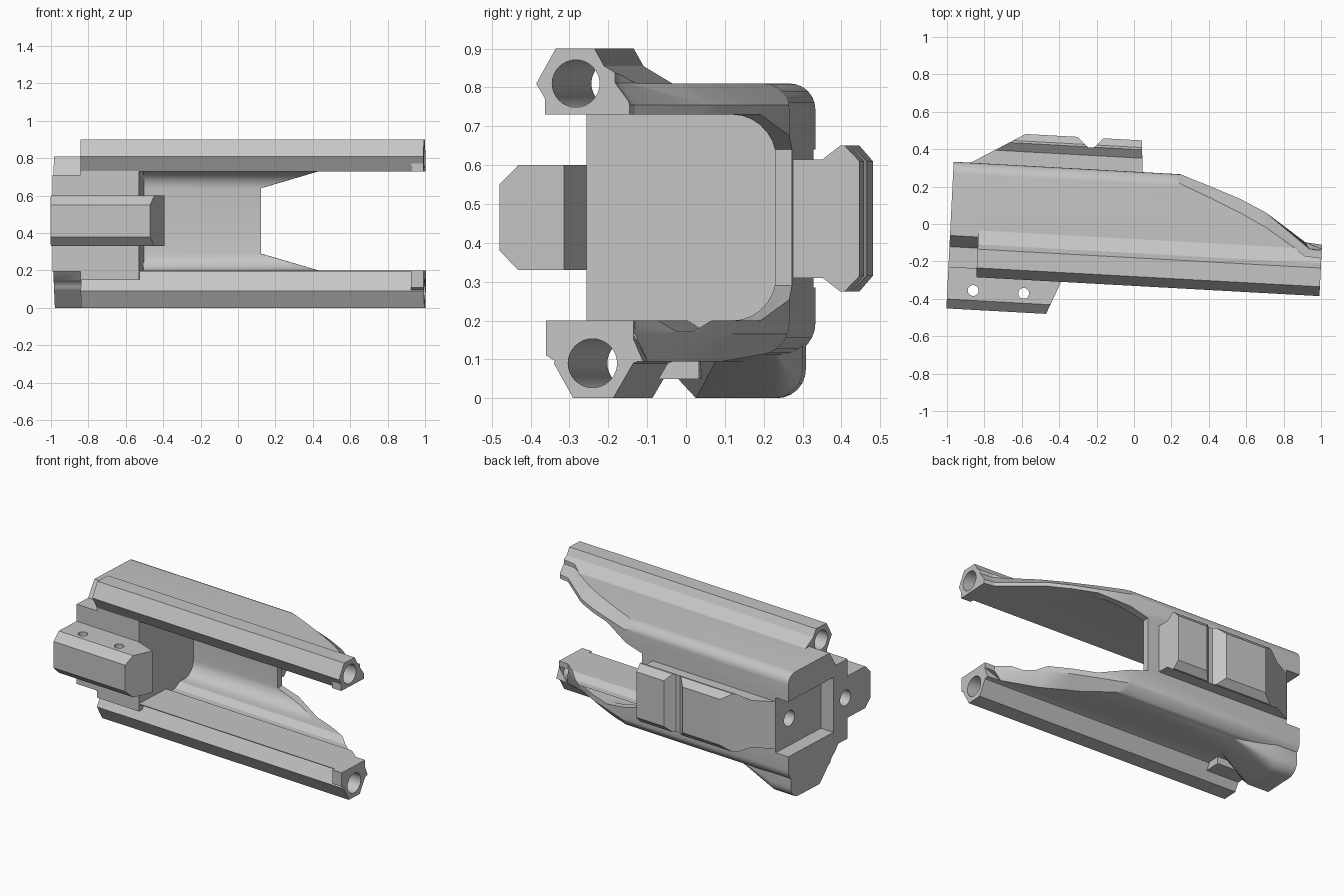
import bpy, bmesh, math
from mathutils import Matrix, Vector

if "Cube" in bpy.data.objects:
    bpy.data.objects.remove(bpy.data.objects["Cube"], do_unlink=True)

metal = bpy.data.materials.new("plain_grey")
metal.use_nodes = True
GREY = (0.56, 0.56, 0.56, 1)
metal.diffuse_color = GREY
metal.node_tree.nodes["Principled BSDF"].inputs["Base Color"].default_value = GREY

# The whole part leans slightly in plan
LEAN = Matrix(((1, 0.05, 0, 0), (-0.055, 1, 0, 0), (0, 0, 1, 0), (0, 0, 0, 1)))


def rounded(points, steps=6):
    """Replace corners that carry a third value (a radius) by a smooth curve."""
    out = []
    for i, p in enumerate(points):
        c = Vector(p[:2])
        if len(p) < 3:
            out.append(c)
            continue
        a = c + (Vector(points[i - 1][:2]) - c).normalized() * p[2]
        b = c + (Vector(points[(i + 1) % len(points)][:2]) - c).normalized() * p[2]
        for k in range(steps + 1):
            t = k / steps
            w = math.sqrt(0.5)
            f = ((1 - t) ** 2, 2 * w * t * (1 - t), t * t)
            out.append((a * f[0] + c * f[1] + b * f[2]) / sum(f))
    return out


def loft(name, axis, sections):
    """Join profiles set along an axis: x takes (y, z), y takes (x, z), z takes (x, y)."""
    place = {"x": lambda p, d: (d, p[0], p[1]),
             "y": lambda p, d: (p[0], d, p[1]),
             "z": lambda p, d: (p[0], p[1], d)}[axis]
    bm = bmesh.new()
    rings = [[bm.verts.new(place(p, d)) for p in rounded(prof)] for d, prof in sections]
    bm.faces.new(rings[0])
    bm.faces.new(rings[-1])
    n = len(rings[0])
    for a, b in zip(rings, rings[1:]):
        for i in range(n):
            j = (i + 1) % n
            bm.faces.new((a[i], a[j], b[j], b[i]))
    return finish(name, bm)


def prism(name, axis, points, lo, hi):
    return loft(name, axis, [(lo, points), (hi, points)])


def finish(name, bm):
    bmesh.ops.recalc_face_normals(bm, faces=bm.faces)
    mesh = bpy.data.meshes.new(name)
    bm.to_mesh(mesh)
    bm.free()
    mesh.materials.append(metal)
    ob = bpy.data.objects.new(name, mesh)
    bpy.context.collection.objects.link(ob)
    return ob


def rect(u0, v0, u1, v1):
    return [(u0, v0), (u1, v0), (u1, v1), (u0, v1)]


def circle(u, v, r, n=32):
    return [(u + r * math.cos(math.tau * k / n), v + r * math.sin(math.tau * k / n))
            for k in range(n)]


def combine(ob, others, operation="DIFFERENCE"):
    """Apply booleans and drop the tools."""
    for tool in others:
        mod = ob.modifiers.new("cut", "BOOLEAN")
        mod.operation, mod.solver, mod.object = operation, "EXACT", tool
        bpy.context.view_layer.update()
        graph = bpy.context.evaluated_depsgraph_get()
        mesh = bpy.data.meshes.new_from_object(ob.evaluated_get(graph))
        ob.modifiers.clear()
        ob.data = mesh
        bpy.data.objects.remove(tool, do_unlink=True)
    return ob


def arm_taper(name, rim_end, crest_end, levels):
    """Cutter that narrows an arm; its sloped band bevels the outer side of the rim."""
    far = [(1.3, .6), (.1, .6)]
    rim = [(.21, .287), (.4, .222), (.56, .165), (.7, .1), (.94, -.08), (1.3, rim_end)] + far
    crest = [(.1, .28), (.4, .16), (.56, .09), (.7, .02), (.92, crest_end + .03),
             (1.3, crest_end)] + far
    return loft(name, "z", list(zip(levels, (rim, rim, crest, crest))))


# Main channel with a solid end block
body = prism("channel_body", "x", [
    (-.285, .195), (-.285, .71), (-.175, .71), (-.115, .81), (.279, .81, .065),
    (.279, .125, .065), (.12, .095), (-.115, .095), (-.2, .195)], -.978, 1.005)

# Hexagonal rails along the open front edges, with square tabs at the tips
END = 1.008
upper = prism("upper_rail", "x", [
    (-.33, .81), (-.28, .9), (-.18, .9), (-.155, .855), (-.08, .81),
    (-.08, .73), (-.284, .73)], -.827, END)
lower = prism("lower_rail", "x", [
    (-.222, .2), (-.285, .09), (-.235, 0), (-.132, 0),
    (-.08, .09), (-.03, .11), (-.03, .2)], -.827, END)
upper_tab = prism("upper_tab", "x", rect(-.308, .73, -.2, .78), .94, END)
lower_tab = prism("lower_tab", "x", [(-.305, .2), (-.305, .11), (-.28, .095), (-.2, .15),
                                     (-.2, .2)], .94, END)
shoulder = prism("shoulder", "x", rect(-.285, .15, -.1, .75), -.827, -.515)
web = prism("lower_web", "x", rect(-.13, .05, 0, .15), -.827, -.6)

# Tapered swelling under the end block
bm = bmesh.new()
block_foot = [(-.2, .195), (-.02, 0), (.255, 0, .075), (.255, .195)]
for x, prof in ((-.978, block_foot), (-.83, block_foot),
                (-.54, [(.06, .12), (.2, .12), (.14, .195)])):
    for p in rounded(prof):
        bm.verts.new((x, p[0], p[1]))
hull = bmesh.ops.convex_hull(bm, input=bm.verts)
bmesh.ops.delete(bm, geom=list({g for g in hull["geom_interior"]
                                if isinstance(g, bmesh.types.BMVert)}), context="VERTS")
swelling = finish("lower_swelling", bm)

combine(body, [upper, lower, upper_tab, lower_tab, shoulder, web, swelling], "UNION")


def lug_bore():
    return prism("lug_bore", "x", circle(-.265, .465, .05), -1.2, -.8)


# Cavity, floor groove, rear window, tapered arms, end recess and bores
combine(body, [
    prism("cavity", "x", [(-.8, .2), (.235, .2, .09), (.235, .73, .09), (-.8, .73)], -.515, 1.3),
    prism("floor_groove", "x", [(-.04, .21), (.02, .172), (.06, .172), (.12, .21)], -.515, 1.3),
    prism("rear_window", "y", [(.11, .29), (.42, .2), (1.3, .2), (1.3, .73), (.42, .73),
                               (.11, .64)], .05, .5),
    arm_taper("upper_taper", -.13, -.15, (.5, .755, .812, 1)),
    arm_taper("lower_taper", -.08, -.078, (.45, .165, .095, -.1)),
    prism("end_recess", "x", rect(-.15, .285, .5, .64), -1.2, -.885),
    prism("upper_bore", "x", circle(-.228, .81, .061), -1.2, 1.3),
    prism("lower_bore", "x", circle(-.185, .09, .063), -1.2, 1.3),
    prism("rear_pin_hole", "x", circle(.15, .46, .05), -1.2, -.7),
    lug_bore()])

# Front lug with chamfered edges, two cross holes and an end hole
lug = prism("front_lug", "z", [(-.978, -.505), (-.445, -.505), (-.375, -.335),
                               (-.515, -.285), (-.515, -.25), (-.978, -.25)], .2, .7)
combine(lug, [prism("lug_section", "x", [
    (-.505, .38), (-.455, .33), (-.2, .33), (-.2, .6), (-.455, .6), (-.505, .55)],
    -1.2, 0)], "INTERSECT")
combine(lug, [prism("cross_hole", "z", circle(x, -.402, .029, 20), 0, 1)
              for x in (-.84, -.57)] + [lug_bore()])

# Dovetail mount on the back with a cross groove and a ramp
mount = prism("rear_mount", "x", [
    (.24, .31), (.353, .31), (.398, .275), (.41, .275), (.448, .315),
    (.448, .61), (.41, .65), (.398, .65), (.353, .615), (.24, .615)], -.95, .1)
combine(mount, [prism("mount_outline", "z", [
    (-.885, .24), (-.885, .28), (-.602, .448), (-.325, .448), (-.265, .395),
    (-.235, .395), (-.185, .448), (.02, .448), (.035, .24)], 0, 1)], "INTERSECT")

for ob in (body, lug, mount):
    ob.data.transform(LEAN)
    bpy.ops.object.select_all(action="DESELECT")
    ob.select_set(True)
    bpy.context.view_layer.objects.active = ob
    bpy.ops.object.shade_smooth_by_angle(angle=math.radians(25))
